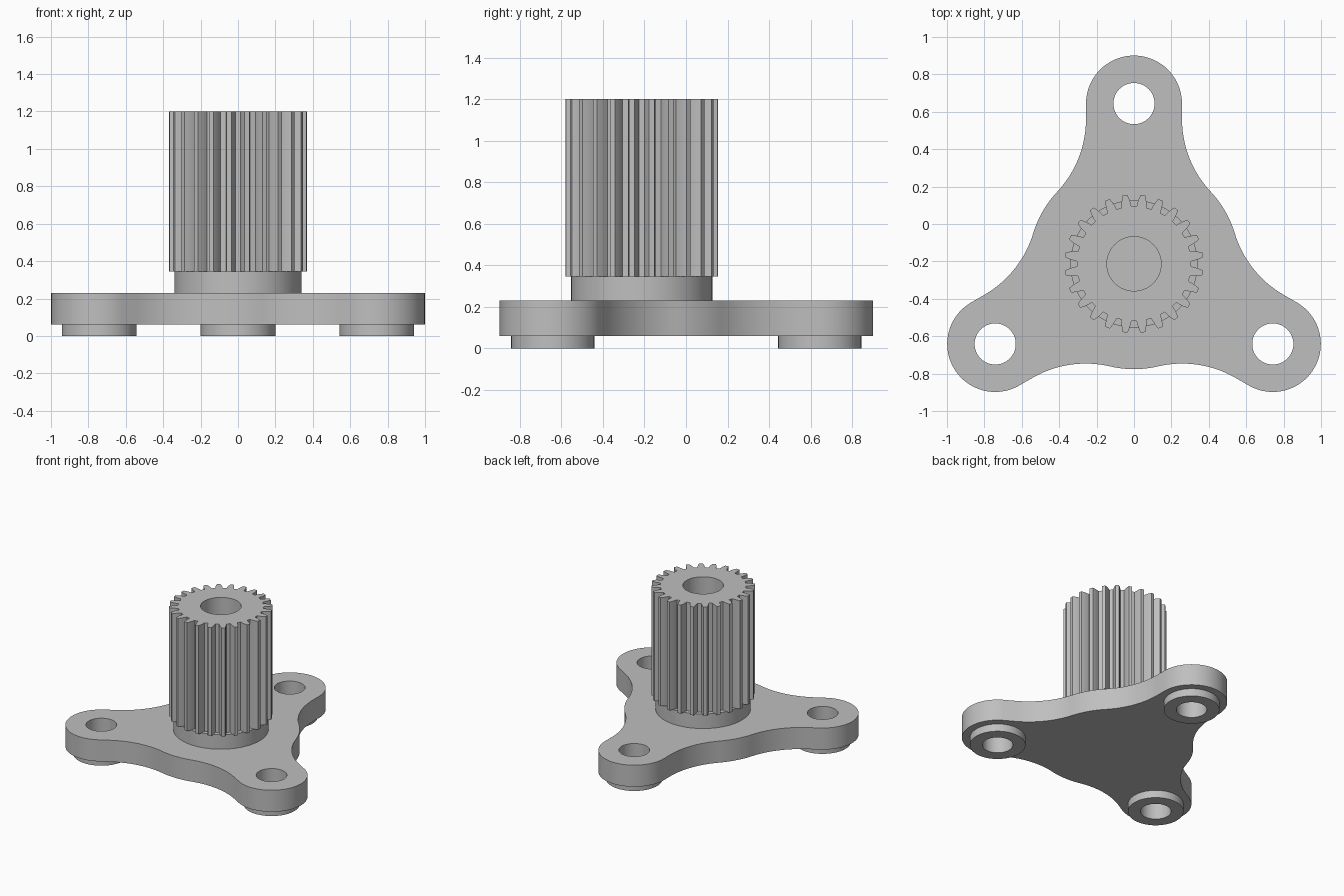
import bpy, bmesh, math
from mathutils import Vector, Matrix

if "Cube" in bpy.data.objects:
    bpy.data.objects.remove(bpy.data.objects["Cube"])

CY = -0.213                                   # hub axis, on x = 0
ARM, LOBE, CORE, FILLET = 0.857, 0.2565, 0.563, 0.57
HOLE, FOOT, COLLAR, BORE = 0.11, 0.20, 0.34, 0.145
ROOT, TIP, TEETH = 0.306, 0.37, 24
Z_PLATE, Z_TOP, Z_GEAR, Z_END = 0.06, 0.23, 0.345, 1.2

grey = bpy.data.materials.new("plain_grey")
grey.diffuse_color = (0.52, 0.52, 0.52, 1)
grey.use_nodes = True
grey.node_tree.nodes["Principled BSDF"].inputs["Base Color"].default_value = grey.diffuse_color


def arc(cx, cy, r, a0, a1, n):
    """Points on an arc, both ends included."""
    return [(cx + r * math.cos(a0 + (a1 - a0) * i / n),
             cy + r * math.sin(a0 + (a1 - a0) * i / n)) for i in range(n + 1)]


def circle(cx, cy, r, n=64):
    return arc(cx, cy, r, 0, 2 * math.pi, n)[:-1]


def wall(bm, loop, z0, z1, inward=False):
    """Vertical wall along a counter-clockwise loop."""
    lo = [bm.verts.new((x, y, z0)) for x, y in loop]
    hi = [bm.verts.new((x, y, z1)) for x, y in loop]
    for i in range(len(loop)):
        j = (i + 1) % len(loop)
        quad = [lo[i], lo[j], hi[j], hi[i]]
        bm.faces.new(quad[::-1] if inward else quad)


def cap(bm, loops, z, up=True):
    """Flat face bounded by the first loop, with the other loops as holes."""
    edges = []
    for loop in loops:
        vs = [bm.verts.new((x, y, z)) for x, y in loop]
        edges += [bm.edges.new((vs[i - 1], vs[i])) for i in range(len(vs))]
    new = bmesh.ops.triangle_fill(bm, edges=edges, use_beauty=True,
                                  normal=Vector((0, 0, 1)))["geom"]
    for f in new:
        if isinstance(f, bmesh.types.BMFace):
            f.normal_update()
            if (f.normal.z > 0) != up:
                f.normal_flip()


def finish(bm, name):
    bmesh.ops.remove_doubles(bm, verts=bm.verts[:], dist=1e-5)
    me = bpy.data.meshes.new(name)
    bm.to_mesh(me)
    bm.free()
    me.materials.append(grey)
    ob = bpy.data.objects.new(name, me)
    bpy.context.collection.objects.link(ob)
    bpy.ops.object.select_all(action='DESELECT')
    ob.select_set(True)
    bpy.context.view_layer.objects.active = ob
    bpy.ops.object.shade_smooth_by_angle(angle=math.radians(30))


# Three-armed plate outline: lobe, fillets and core arc, turned three times
side = LOBE + FILLET
t = math.sqrt((CORE + FILLET) ** 2 - side ** 2)
phi = math.atan2(t, side)
arm = arc(side, t, FILLET, math.pi + phi, math.pi, 16)
arm += arc(0, ARM, LOBE, 0, math.pi, 40)
arm += arc(-side, t, FILLET, 0, -phi, 16)
arm += arc(0, 0, CORE, math.pi - phi, phi + 2 * math.pi / 3, 12)[1:-1]
outline, lobes = [], []
for k in range(3):
    rot = Matrix.Rotation(k * 2 * math.pi / 3, 2)
    for p in arm:
        q = rot @ Vector(p)
        outline.append((q.x, q.y + CY))
    q = rot @ Vector((0, ARM))
    lobes.append((q.x, q.y + CY))
holes = [circle(x, y, HOLE) for x, y in lobes]
feet = [circle(x, y, FOOT) for x, y in lobes]
collar = circle(0, CY, COLLAR, 96)
bore = circle(0, CY, BORE)

# Base plate
bm = bmesh.new()
wall(bm, outline, Z_PLATE, Z_TOP)
cap(bm, [outline, collar] + holes, Z_TOP)
cap(bm, [outline] + feet, Z_PLATE, up=False)
for h in holes:
    wall(bm, h, Z_PLATE, Z_TOP, inward=True)
finish(bm, "base_plate")

# Ring feet around the bolt holes
for i in range(3):
    bm = bmesh.new()
    wall(bm, feet[i], 0, Z_PLATE)
    wall(bm, holes[i], 0, Z_PLATE, inward=True)
    cap(bm, [feet[i], holes[i]], 0, up=False)
    finish(bm, f"foot_{i + 1}")

# Round collar under the gear
bm = bmesh.new()
wall(bm, collar, Z_TOP, Z_GEAR)
cap(bm, [collar, circle(0, CY, ROOT - 0.006, 96)], Z_GEAR)
finish(bm, "collar")

# Gear teeth: (radius, half angle as a share of the pitch)
pitch = 2 * math.pi / TEETH
flank = [(ROOT, 0.33), (0.325, 0.285), (0.348, 0.22), (TIP, 0.13)]
tooth = [(r, -a) for r, a in flank] + [(r, a) for r, a in flank[::-1]]
gear = []
for k in range(TEETH):
    for r, a in tooth:
        ang = (k + 0.5 + a) * pitch
        gear.append((r * math.cos(ang), CY + r * math.sin(ang)))

# Gear shaft with a blind bore
bm = bmesh.new()
wall(bm, gear, Z_GEAR, Z_END)
cap(bm, [gear, bore], Z_END)
cap(bm, [gear, circle(0, CY, ROOT - 0.006, 96)], Z_GEAR, up=False)
wall(bm, bore, Z_TOP, Z_END, inward=True)
cap(bm, [bore], Z_TOP)
finish(bm, "gear_shaft")
